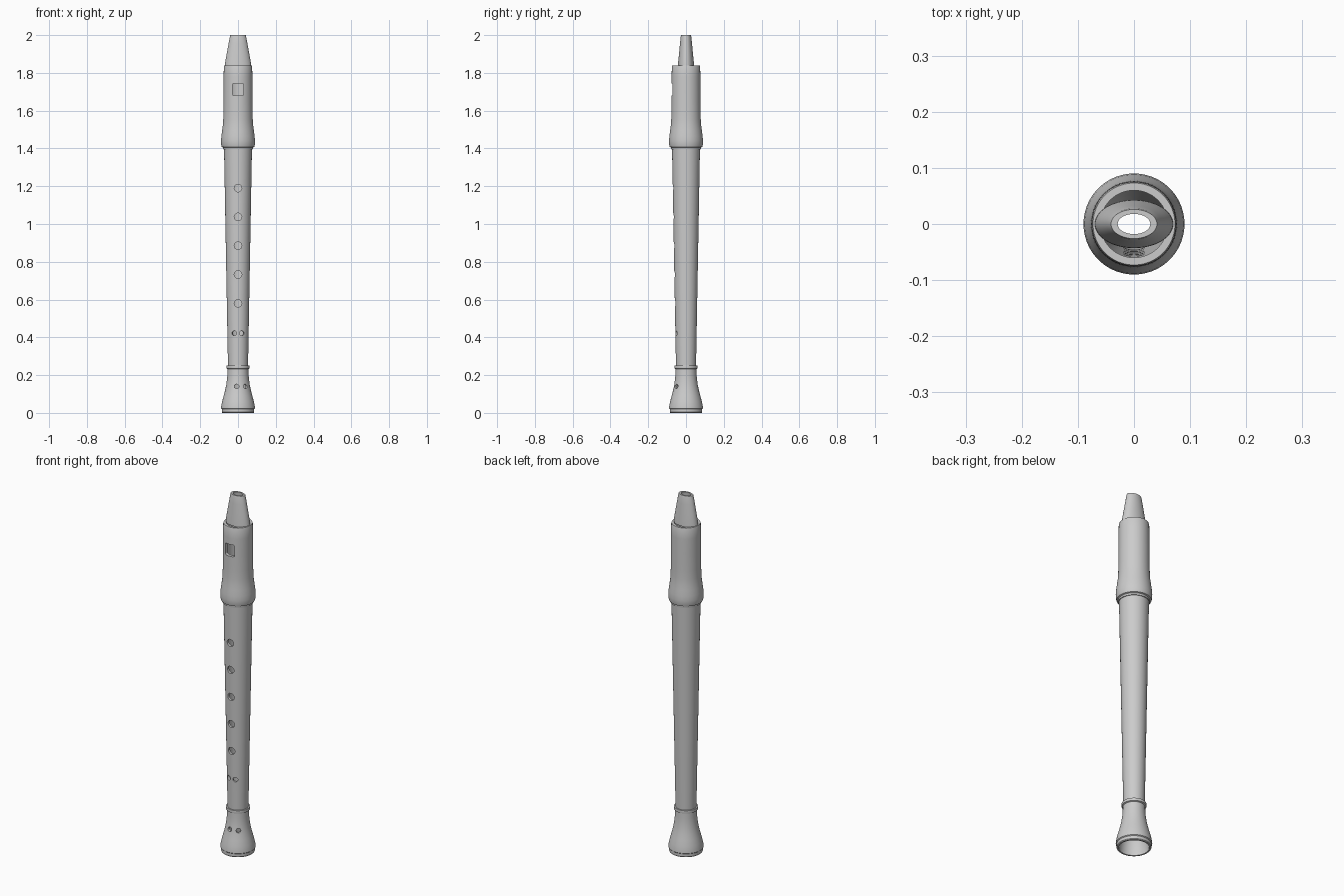
import bpy, bmesh
from math import sin, cos, pi, radians, asin

if "Cube" in bpy.data.objects:
    bpy.data.objects.remove(bpy.data.objects["Cube"])

SEG = 72


def loft(name, rings):
    """Closed tube: rings of (rx, ry, z) running up the outside and down the bore."""
    bm = bmesh.new()
    loops = [[bm.verts.new((rx * cos(2 * pi * i / SEG), ry * sin(2 * pi * i / SEG), z))
              for i in range(SEG)] for rx, ry, z in rings]
    for a, b in zip(loops, loops[1:] + loops[:1]):
        for i in range(SEG):
            j = (i + 1) % SEG
            bm.faces.new((a[i], a[j], b[j], b[i]))
    bmesh.ops.recalc_face_normals(bm, faces=bm.faces)
    me = bpy.data.meshes.new(name)
    bm.to_mesh(me)
    bm.free()
    ob = bpy.data.objects.new(name, me)
    bpy.context.collection.objects.link(ob)
    return ob


def lathe(name, profile):
    return loft(name, [(r, r, z) for r, z in profile])


def activate(ob):
    bpy.ops.object.select_all(action='DESELECT')
    ob.select_set(True)
    bpy.context.view_layer.objects.active = ob


def cut(ob, cutter):
    mod = ob.modifiers.new("cut", 'BOOLEAN')
    mod.operation = 'DIFFERENCE'
    mod.solver = 'EXACT'
    mod.object = cutter
    activate(ob)
    bpy.ops.object.modifier_apply(modifier=mod.name)
    bpy.data.objects.remove(cutter, do_unlink=True)


def drill(ob, x, z, radius, body_r):
    """Radial hole in the front wall, at sideways offset x."""
    a = asin(x / body_r)
    d = 0.07
    bpy.ops.mesh.primitive_cylinder_add(
        vertices=32, radius=radius, depth=0.1,
        location=(d * sin(a), -d * cos(a), z), rotation=(radians(90), 0, a))
    cut(ob, bpy.context.object)


# Foot joint: flared bell with a bead at the top
foot = lathe("foot_joint", [
    (0.083, 0.0), (0.086, 0.004), (0.086, 0.02), (0.090, 0.024), (0.089, 0.035),
    (0.084, 0.06), (0.076, 0.09), (0.068, 0.12), (0.062, 0.15), (0.058, 0.18),
    (0.056, 0.205), (0.055, 0.232), (0.061, 0.235), (0.062, 0.242), (0.061, 0.25),
    (0.041, 0.25), (0.043, 0.20), (0.049, 0.15), (0.056, 0.11), (0.066, 0.07),
    (0.073, 0.035), (0.075, 0.0)])
for x in (-0.007, 0.038):
    drill(foot, x, 0.14, 0.012, 0.063)

# Middle joint: long tapering tube
N = 12
outer = [(0.053 + 0.021 * i / N, 0.245 + 1.16 * i / N) for i in range(N + 1)]
inner = [(r - 0.013, z) for r, z in reversed(outer)]
body = lathe("middle_joint", outer + inner)
for i in range(5):
    drill(body, 0, 1.19 - 0.1525 * i, 0.02, 0.065)
for x in (-0.02, 0.02):
    drill(body, x, 0.422, 0.013, 0.056)

# Head joint: straight tube with a bulged socket
head = lathe("head_joint", [
    (0.078, 1.395), (0.079, 1.405), (0.086, 1.408), (0.089, 1.42), (0.090, 1.44),
    (0.088, 1.465), (0.084, 1.495), (0.080, 1.525), (0.078, 1.555), (0.077, 1.60),
    (0.0765, 1.70), (0.076, 1.78), (0.075, 1.835), (0.073, 1.84),
    (0.060, 1.84), (0.060, 1.70), (0.060, 1.405), (0.074, 1.405), (0.074, 1.395)])

# Window in the front of the head
bpy.ops.mesh.primitive_cube_add(size=1, location=(0, -0.075, 1.712))
window = bpy.context.object
window.scale = (0.056, 0.09, 0.066)
bpy.ops.object.transform_apply(location=False, rotation=False, scale=True)
bm = bmesh.new()
bm.from_mesh(window.data)
edges = [e for e in bm.edges if abs(e.verts[0].co.y - e.verts[1].co.y) > 0.05]
bmesh.ops.bevel(bm, geom=edges, offset=0.008, segments=4, profile=0.5, affect='EDGES')
bm.to_mesh(window.data)
bm.free()
cut(head, window)

# Mouthpiece: flattened, tapering oval tube
beak = loft("mouthpiece", [
    (0.070, 0.043, 1.835), (0.069, 0.042, 1.85), (0.060, 0.037, 1.90),
    (0.050, 0.032, 1.955), (0.043, 0.028, 1.992), (0.041, 0.026, 2.0),
    (0.029, 0.018, 2.0), (0.032, 0.020, 1.985), (0.047, 0.027, 1.90),
    (0.058, 0.033, 1.835)])

for ob in (foot, body, head, beak):
    activate(ob)
    bpy.ops.object.shade_smooth_by_angle(angle=radians(35))
